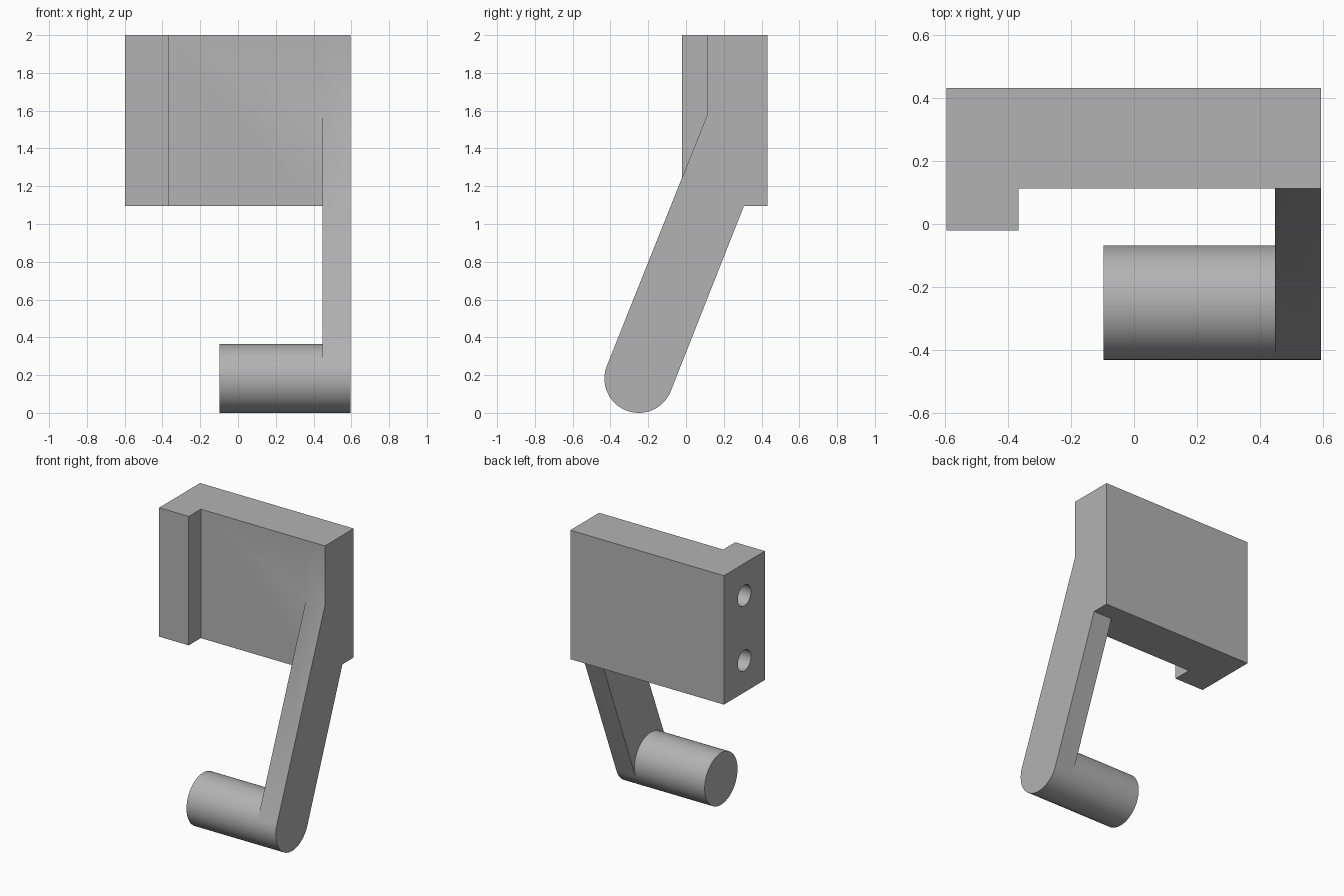
import bpy, bmesh
from math import sin, cos, radians
from mathutils import Matrix, Vector

cube = bpy.data.objects.get("Cube")
if cube:
    bpy.data.objects.remove(cube, do_unlink=True)

grey = bpy.data.materials.new("plain grey")
grey.use_nodes = True
GREY = (0.45, 0.45, 0.45, 1)
grey.diffuse_color = GREY
grey.node_tree.nodes["Principled BSDF"].inputs["Base Color"].default_value = GREY


def prism(name, points, start, depth):
    """Extrude a closed outline of 3D points along a depth vector."""
    bm = bmesh.new()
    face = bm.faces.new([bm.verts.new(Vector(p) + Vector(start)) for p in points])
    out = bmesh.ops.extrude_face_region(bm, geom=[face])
    moved = [v for v in out["geom"] if isinstance(v, bmesh.types.BMVert)]
    bmesh.ops.translate(bm, verts=moved, vec=depth)
    bmesh.ops.recalc_face_normals(bm, faces=bm.faces)
    mesh = bpy.data.meshes.new(name)
    bm.to_mesh(mesh)
    bm.free()
    mesh.materials.append(grey)
    obj = bpy.data.objects.new(name, mesh)
    bpy.context.collection.objects.link(obj)
    return obj


def combine(target, tool, operation):
    """Apply a boolean and discard the tool."""
    mod = target.modifiers.new(operation, 'BOOLEAN')
    mod.operation, mod.solver, mod.object = operation, 'EXACT', tool
    bpy.context.view_layer.objects.active = target
    bpy.ops.object.modifier_apply(modifier=mod.name)
    bpy.data.objects.remove(tool, do_unlink=True)


def arc(y, z, radius, first, sweep, steps):
    angles = [radians(first + sweep * i / steps) for i in range(steps + 1)]
    return [(0, y + radius * cos(a), z + radius * sin(a)) for a in angles]


LEFT, RIGHT, ARM_X = 0.595, -0.597, 0.448
FRONT, BACK, TOP, BASE = 0.113, 0.432, 2.0, 1.096
PEG = (-0.25, 0.182, 0.182)
TILT = 158.3

# Mounting block with a forward lip on its right edge
outline = [(RIGHT, BACK, 0), (RIGHT, -0.02, 0), (-0.368, -0.02, 0),
           (-0.368, FRONT, 0), (ARM_X, FRONT, 0), (ARM_X, BACK, 0)]
bracket = prism("bracket", outline, (0, 0, BASE), (0, 0, TOP - BASE))

# Side plate running down into the slanted, round-ended arm
side = [(0, BACK, TOP), (0, FRONT, TOP), (0, FRONT, 1.58)]
side += arc(*PEG, TILT, 180, 32)
side += [(0, 0.307, BASE), (0, BACK, BASE)]
arm = prism("arm", side, (ARM_X, 0, 0), (LEFT - ARM_X, 0, 0))
combine(bracket, arm, 'UNION')

# Round peg across the bottom of the arm
peg = prism("peg", arc(*PEG, TILT, 360, 64)[:-1], (-0.097, 0, 0), (ARM_X + 0.097, 0, 0))
combine(bracket, peg, 'UNION')

# Two blind screw holes in the right edge
for z in (1.775, 1.32):
    hole = prism("hole_cutter", arc(0.206, z, 0.073, 0, 360, 32)[:-1],
                 (RIGHT - 0.1, 0, 0), (0.55, 0, 0))
    combine(bracket, hole, 'DIFFERENCE')

# Smooth curved surfaces, sharp corners
bpy.ops.object.select_all(action='DESELECT')
bracket.select_set(True)
bpy.context.view_layer.objects.active = bracket
bpy.ops.object.shade_smooth_by_angle(angle=radians(30))
